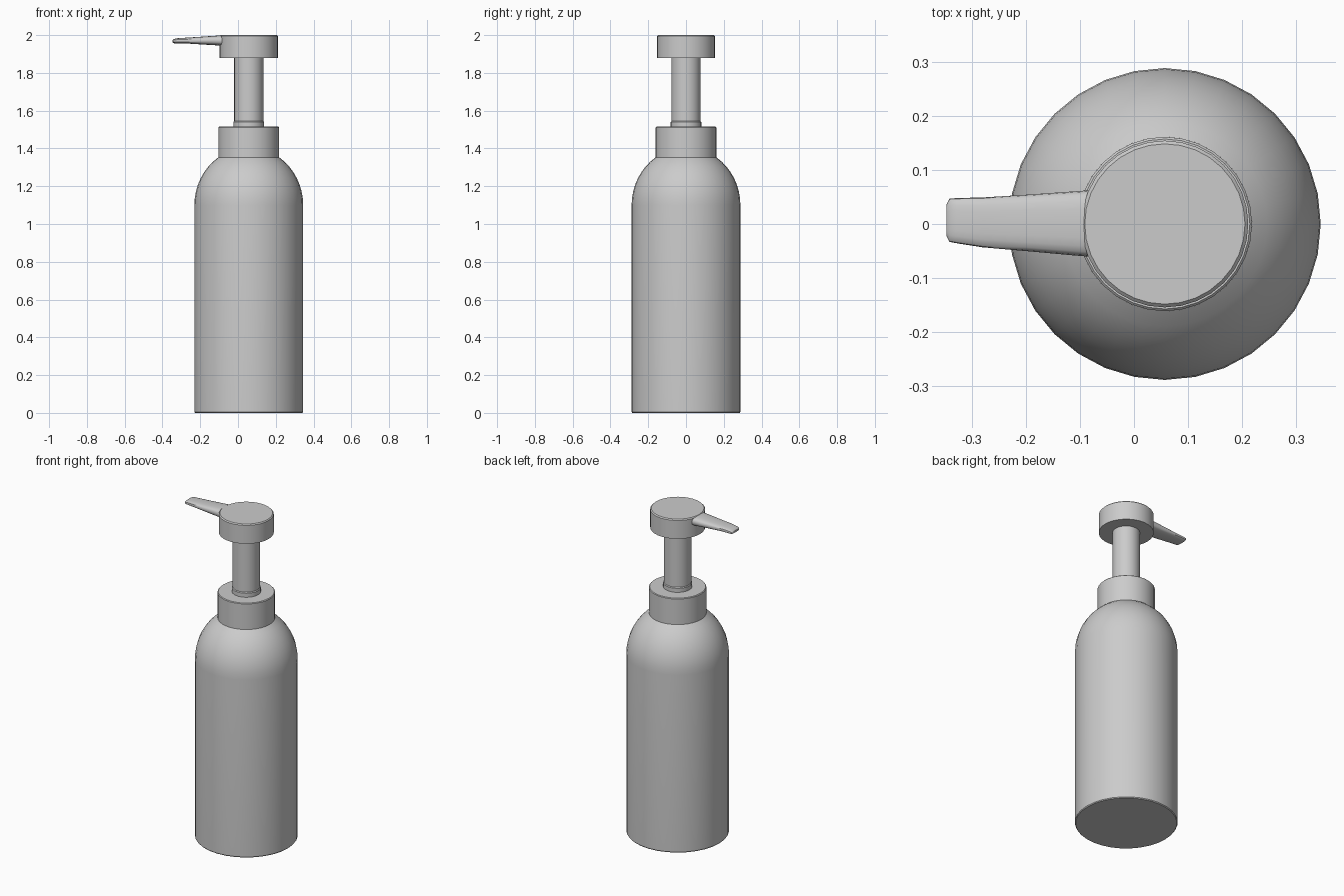
import bpy, bmesh, math

if "Cube" in bpy.data.objects:
    bpy.data.objects.remove(bpy.data.objects["Cube"])

CX = 0.057   # axis of the bottle
SIDES = 32


def loft(name, rings, cap_start=True, cap_end=True):
    """Skin a list of closed point rings and smooth everything but sharp edges."""
    bm = bmesh.new()
    vs = [[bm.verts.new(p) for p in ring] for ring in rings]
    n = len(rings[0])
    for a, b in zip(vs, vs[1:]):
        for i in range(n):
            j = (i + 1) % n
            bm.faces.new((a[i], a[j], b[j], b[i]))
    if cap_start:
        bm.faces.new(vs[0][::-1])
    if cap_end:
        bm.faces.new(vs[-1])
    bmesh.ops.recalc_face_normals(bm, faces=bm.faces)
    mesh = bpy.data.meshes.new(name)
    bm.to_mesh(mesh)
    bm.free()
    obj = bpy.data.objects.new(name, mesh)
    bpy.context.collection.objects.link(obj)
    bpy.ops.object.select_all(action='DESELECT')
    obj.select_set(True)
    bpy.context.view_layer.objects.active = obj
    bpy.ops.object.shade_smooth_by_angle(angle=math.radians(35))
    return obj


def lathe(name, profile, cap_start=True, cap_end=True):
    """Turn a (radius, z) profile around the bottle axis."""
    angles = [2 * math.pi * i / SIDES for i in range(SIDES)]
    rings = [[(CX + r * math.cos(a), r * math.sin(a), z) for a in angles]
             for r, z in profile]
    return loft(name, rings, cap_start, cap_end)


# Bottle body: straight wall, then an elliptical shoulder
shoulder = [(0.288 * math.cos(t), 1.1 + 0.305 * math.sin(t))
            for t in (math.radians(56 * i / 8) for i in range(9))]
lathe("bottle_body", [(0.284, 0), (0.288, 0.005)] + shoulder, cap_end=False)

# Collar, stem base ring, stem
lathe("collar", [(0.161, 1.345), (0.161, 1.511), (0.157, 1.515), (0.08, 1.515)],
      cap_start=False, cap_end=False)
lathe("stem_ring", [(0.081, 1.515), (0.081, 1.54), (0.077, 1.545)],
      cap_start=False, cap_end=False)
lathe("stem", [(0.077, 1.545), (0.077, 1.88)], cap_start=False, cap_end=False)

# Pump head
lathe("pump_head", [(0.077, 1.88), (0.154, 1.88), (0.154, 1.994),
                    (0.148, 2.0)], cap_start=False)

# Spout: rounded sections (x, half width, y centre, bottom z, top z)
sections = [
    (-0.06, 0.063, 0.001, 1.943, 1.999),
    (-0.10, 0.060, 0.001, 1.945, 1.998),
    (-0.20, 0.052, 0.002, 1.951, 1.991),
    (-0.28, 0.046, 0.003, 1.956, 1.986),
    (-0.325, 0.042, 0.006, 1.956, 1.983),
    (-0.341, 0.040, 0.007, 1.957, 1.978),
    (-0.346, 0.030, 0.007, 1.961, 1.973),
]


def spout_ring(x, w, cy, lo, hi, n=20):
    ring = []
    for i in range(n):
        a = 2 * math.pi * i / n
        c, s = math.cos(a), math.sin(a)
        ring.append((x, cy + w * math.copysign(abs(c) ** 0.7, c),
                     (lo + hi) / 2 + (hi - lo) / 2 * math.copysign(abs(s) ** 0.7, s)))
    return ring


loft("spout", [spout_ring(*s) for s in sections], cap_start=False)
